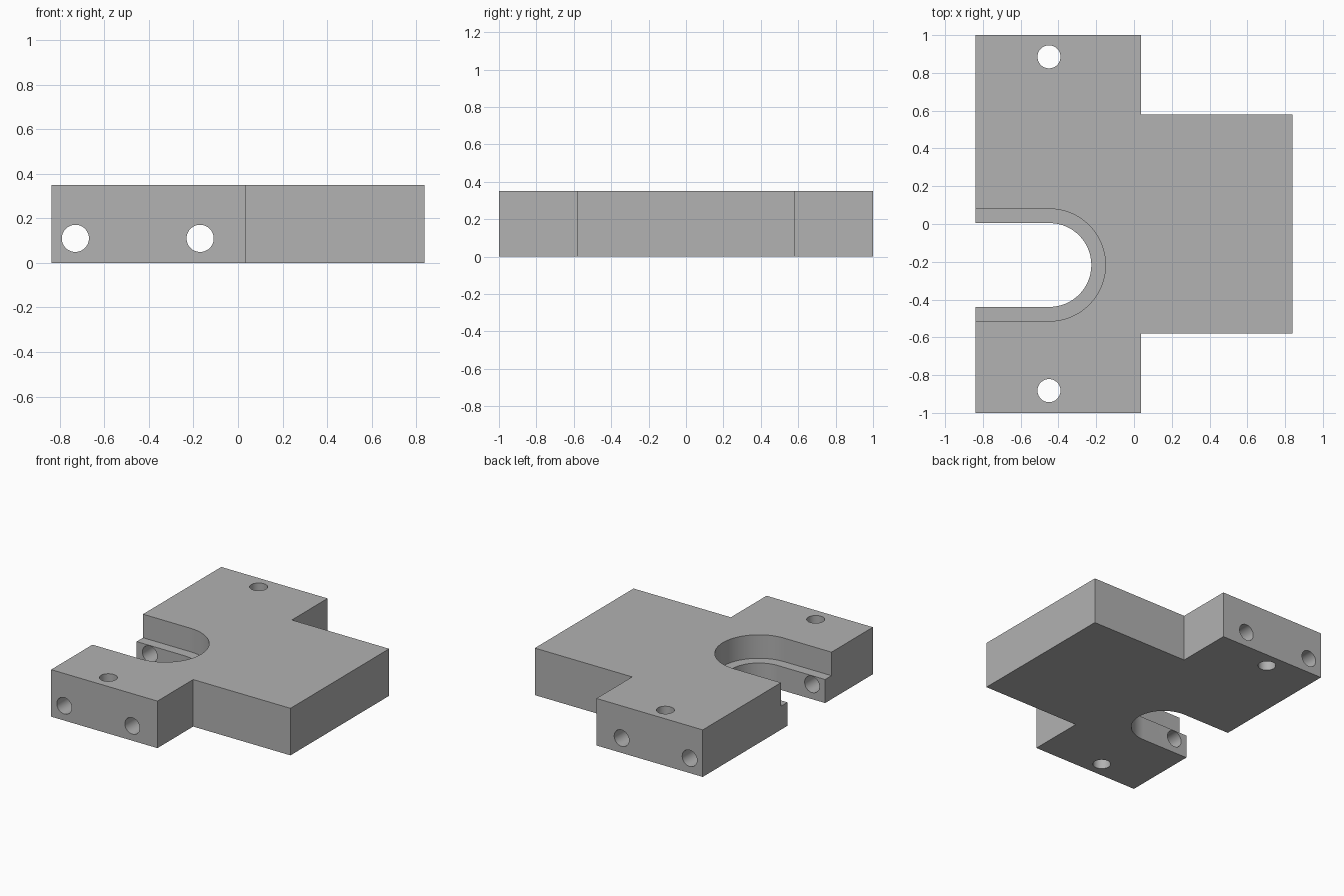
import bpy
import bmesh
from math import pi, radians, sin, cos
from mathutils import Matrix, Vector

cube = bpy.data.objects.get("Cube")
if cube:
    bpy.data.objects.remove(cube, do_unlink=True)

HEIGHT = 0.35
HALF_X, STEP_X, STEM_Y = 0.838, 0.037, 0.58
SLOT_X, SLOT_Y = -0.448, -0.217
LEDGE_Z = 0.175
HOLE_R = 0.061

grey = bpy.data.materials.new("machined grey")
grey.use_nodes = True
colour = (0.445, 0.445, 0.445, 1)
grey.diffuse_color = colour
grey.node_tree.nodes["Principled BSDF"].inputs["Base Color"].default_value = colour


def finish(name, bm):
    bmesh.ops.recalc_face_normals(bm, faces=bm.faces)
    mesh = bpy.data.meshes.new(name)
    bm.to_mesh(mesh)
    bm.free()
    mesh.materials.append(grey)
    obj = bpy.data.objects.new(name, mesh)
    bpy.context.collection.objects.link(obj)
    return obj


def prism(name, outline, low, high):
    bm = bmesh.new()
    face = bm.faces.new([bm.verts.new((x, y, low)) for x, y in outline])
    grown = bmesh.ops.extrude_face_region(bm, geom=[face])["geom"]
    verts = [v for v in grown if isinstance(v, bmesh.types.BMVert)]
    bmesh.ops.translate(bm, verts=verts, vec=(0, 0, high - low))
    return finish(name, bm)


def rod(name, centre, length, rotation=Matrix()):
    bm = bmesh.new()
    bmesh.ops.create_cone(bm, cap_ends=True, segments=48, radius1=HOLE_R,
                          radius2=HOLE_R, depth=length,
                          matrix=Matrix.Translation(Vector(centre)) @ rotation)
    return finish(name, bm)


def slot(name, radius, low, high, steps=48):
    # Open-ended slot with a round inner end
    arc = [(SLOT_X + radius * cos(a), SLOT_Y + radius * sin(a))
           for a in (-pi / 2 + pi * i / steps for i in range(steps + 1))]
    mouth = [(-1, SLOT_Y + radius), (-1, SLOT_Y - radius)]
    return prism(name, arc + mouth, low, high)


# T-shaped plate
half = [(STEP_X, 1), (STEP_X, STEM_Y), (HALF_X, STEM_Y)]
outline = ([(-HALF_X, -1), (-HALF_X, 1)] + half
           + [(x, -y) for x, y in reversed(half)])
plate = prism("mounting_plate", outline, 0, HEIGHT)

# Stepped slot, long cross holes and vertical bolt holes
cutters = [slot("slot_lower_cutter", 0.222, -0.1, HEIGHT + 0.1),
           slot("slot_upper_cutter", 0.297, LEDGE_Z, HEIGHT + 0.2)]
for x in (-0.73, -0.17):
    cutters.append(rod("cross_hole_cutter", (x, 0, 0.11), 3,
                       Matrix.Rotation(pi / 2, 4, "X")))
for y in (-0.882, 0.885):
    cutters.append(rod("bolt_hole_cutter", (-0.45, y, 0), 1))

bpy.ops.object.select_all(action="DESELECT")
bpy.context.view_layer.objects.active = plate
plate.select_set(True)
for cutter in cutters:
    cutter.hide_render = True
    cut = plate.modifiers.new("cut", "BOOLEAN")
    cut.operation = "DIFFERENCE"
    cut.solver = "EXACT"
    cut.object = cutter
    bpy.ops.object.modifier_apply(modifier=cut.name)
    bpy.data.objects.remove(cutter, do_unlink=True)

bpy.ops.object.shade_smooth_by_angle(angle=radians(30))
